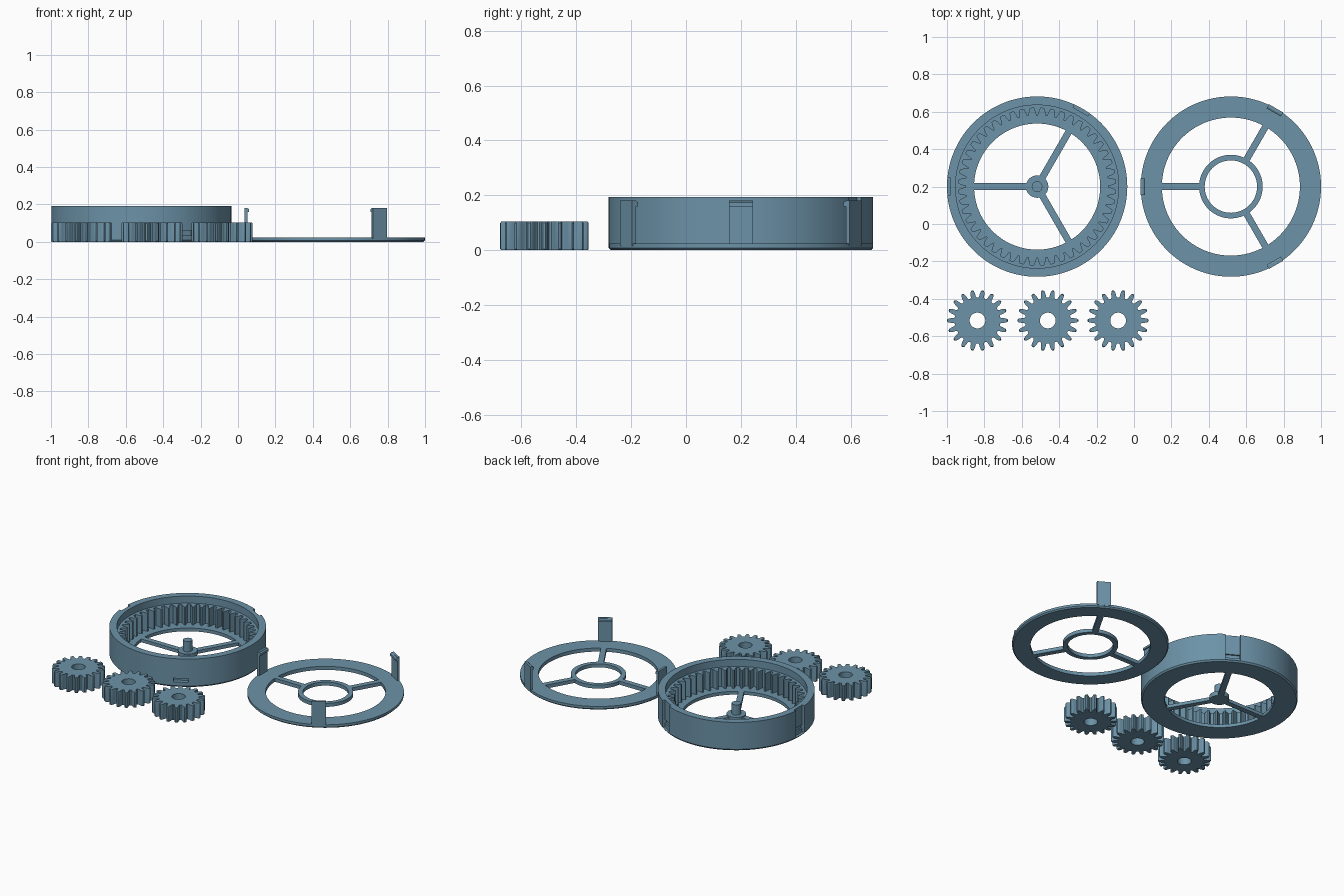
import bpy, bmesh
from math import pi, sin, cos, radians
from mathutils import Matrix, Vector

if "Cube" in bpy.data.objects:
    bpy.data.objects.remove(bpy.data.objects["Cube"])

steel = bpy.data.materials.new("steel blue")
color = (0.15, 0.29, 0.39, 1)
steel.diffuse_color = color
steel.use_nodes = True
steel.node_tree.nodes["Principled BSDF"].inputs["Base Color"].default_value = color

ARMS = [radians(a) for a in (60, 180, 300)]
HOUSING = Vector((-0.518, 0.2, 0))
LID = Vector((0.518, 0.2, 0))


def finish(name, bm, location, smooth=True):
    bmesh.ops.recalc_face_normals(bm, faces=bm.faces)
    mesh = bpy.data.meshes.new(name)
    bm.to_mesh(mesh)
    bm.free()
    mesh.materials.append(steel)
    obj = bpy.data.objects.new(name, mesh)
    bpy.context.collection.objects.link(obj)
    obj.location = location
    if smooth:
        bpy.ops.object.select_all(action='DESELECT')
        bpy.context.view_layer.objects.active = obj
        obj.select_set(True)
        bpy.ops.object.shade_smooth_by_angle(angle=radians(25))
    return obj


def closed_ring(name, angles, section, location):
    """Sweep a closed section; each item is (radius or radius list, height)."""
    bm = bmesh.new()
    loops = []
    for radius, z in section:
        radii = radius if isinstance(radius, list) else [radius] * len(angles)
        loops.append([bm.verts.new((r * cos(a), r * sin(a), z))
                      for a, r in zip(angles, radii)])
    n = len(angles)
    for i, low in enumerate(loops):
        high = loops[(i + 1) % len(loops)]
        for j in range(n):
            k = (j + 1) % n
            bm.faces.new((low[j], low[k], high[k], high[j]))
    return finish(name, bm, location)


def circle(n):
    return [2 * pi * i / n for i in range(n)]


def tooth_outline(teeth, shape, root, tip, phase=0):
    angles, radii = [], []
    for i in range(teeth):
        for offset, rise in shape:
            angles.append(2 * pi * (i + offset + phase) / teeth)
            radii.append(root + (tip - root) * rise)
    return angles, radii


def radial_box(name, angle, r0, r1, width, z0, z1, location):
    """Box lying along a radius, from r0 to r1."""
    bm = bmesh.new()
    bmesh.ops.create_cube(bm, size=1)
    bmesh.ops.scale(bm, verts=bm.verts, vec=(r1 - r0, width, z1 - z0))
    bmesh.ops.translate(bm, verts=bm.verts, vec=((r0 + r1) / 2, 0, (z0 + z1) / 2))
    bmesh.ops.rotate(bm, verts=bm.verts, matrix=Matrix.Rotation(angle, 3, 'Z'))
    return finish(name, bm, location, smooth=False)


def cut(target, cutter):
    mod = target.modifiers.new("cut", 'BOOLEAN')
    mod.object = cutter
    mod.operation = 'DIFFERENCE'
    mod.solver = 'EXACT'
    bpy.context.view_layer.objects.active = target
    bpy.ops.object.modifier_apply(modifier=mod.name)
    bpy.data.objects.remove(cutter)


def cylinder(name, radius, sides, z0, z1, location):
    bm = bmesh.new()
    bmesh.ops.create_cone(bm, cap_ends=True, segments=sides, radius1=radius,
                          radius2=radius, depth=z1 - z0)
    bmesh.ops.translate(bm, verts=bm.verts, vec=(0, 0, (z0 + z1) / 2))
    return finish(name, bm, location)


# Housing with internal teeth, ledge and open floor
inner_shape = [(-0.33, 0), (-0.2, 0.5), (-0.09, 1), (0.09, 1), (0.2, 0.5), (0.33, 0)]
angles, teeth = tooth_outline(48, inner_shape, 0.42, 0.38)
housing = closed_ring("ring_gear_housing", angles, [
    (0.337, 0), (0.474, 0), (0.482, 0.01), (0.482, 0.193), (0.436, 0.193),
    (0.436, 0.145), (teeth, 0.145), (teeth, 0.022), (0.337, 0.022)], HOUSING)

# Clip grooves and the deeper catches at their feet
for a in ARMS:
    cut(housing, radial_box("groove", a, 0.463, 0.52, 0.092, 0.01, 0.25, HOUSING))
    cut(housing, radial_box("catch", a, 0.453, 0.52, 0.092, 0.035, 0.06, HOUSING))

# Housing spokes, hub and axle post
for i, a in enumerate(ARMS):
    radial_box(f"housing_spoke_{i + 1}", a, 0.02, 0.342, 0.036, 0, 0.022, HOUSING)
cylinder("hub", 0.06, 32, 0, 0.03, HOUSING)
cylinder("axle_post", 0.029, 12, 0.02, 0.1, HOUSING)

# Lid rings
closed_ring("lid_rim", circle(96), [
    (0.369, 0), (0.474, 0), (0.482, 0.008), (0.482, 0.024), (0.369, 0.024)], LID)
closed_ring("lid_inner_ring", circle(64), [
    (0.14, 0), (0.17, 0), (0.17, 0.024), (0.14, 0.024)], LID)

# Lid spokes and snap clips with inward hooks
for i, a in enumerate(ARMS):
    radial_box(f"lid_spoke_{i + 1}", a, 0.16, 0.375, 0.036, 0, 0.024, LID)
    radial_box(f"clip_{i + 1}", a, 0.467, 0.483, 0.088, 0.015, 0.182, LID)
    hook = radial_box(f"clip_hook_{i + 1}", a, 0.458, 0.47, 0.088, 0.16, 0.182, LID)
    # Bevelled lead-in: pull the hook's upper inner edge back
    inward = Vector((cos(a), sin(a), 0))
    for v in hook.data.vertices:
        if v.co.z > 0.17 and v.co.dot(inward) < 0.464:
            v.co.z -= 0.008

# Three planet gears with chamfered tips
outer_shape = [(-0.4, 0), (-0.3, 0.15), (-0.25, 0.5), (-0.17, 0.85), (-0.08, 1),
               (0.08, 1), (0.17, 0.85), (0.25, 0.5), (0.3, 0.15), (0.4, 0)]
angles, teeth = tooth_outline(18, outer_shape, 0.122, 0.163)
trimmed = [min(r, 0.159) for r in teeth]
for i, x in enumerate((-0.837, -0.461, -0.085)):
    closed_ring(f"planet_gear_{i + 1}", angles, [
        (0.042, 0), (trimmed, 0), (teeth, 0.005), (teeth, 0.099),
        (trimmed, 0.104), (0.042, 0.104)], (x, -0.516, 0))
